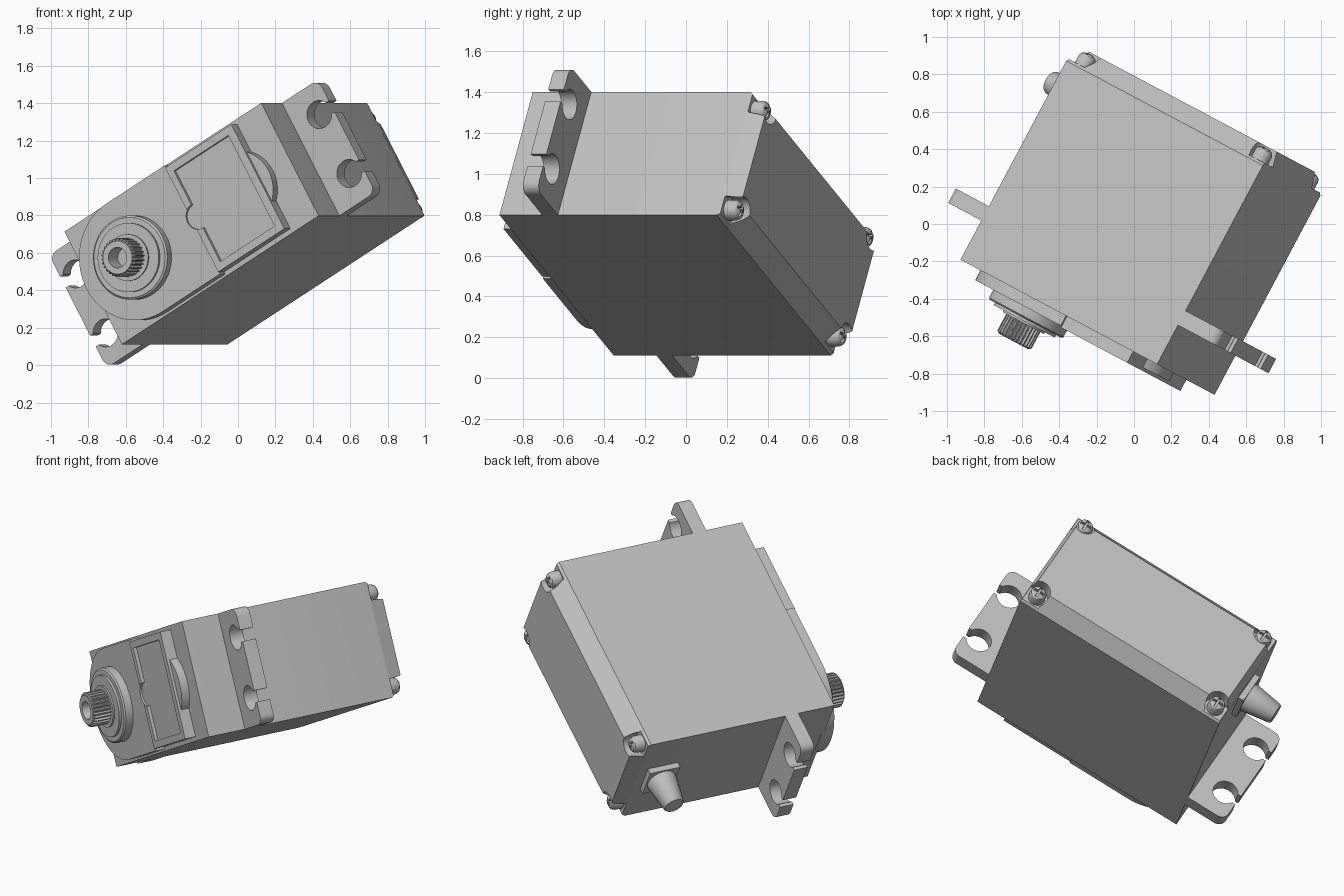
import bpy, bmesh
from math import sin, cos, pi, radians, asin
from mathutils import Matrix, Vector

cube = bpy.data.objects.get("Cube")
if cube:
    bpy.data.objects.remove(cube, do_unlink=True)

grey = bpy.data.materials.new("light_grey")
grey.use_nodes = True
grey.diffuse_color = (0.52, 0.52, 0.52, 1)
grey.node_tree.nodes["Principled BSDF"].inputs["Base Color"].default_value = grey.diffuse_color

# Frame of the tilted case: length, width, shaft direction
yaw, tilt = radians(28), radians(30)
length = Vector((cos(tilt) * cos(yaw), -cos(tilt) * sin(yaw), sin(tilt)))
width = Vector((-sin(tilt) * cos(yaw), sin(tilt) * sin(yaw), cos(tilt)))
shaft = length.cross(width)
TILT = Matrix((length, width, shaft)).transposed().to_4x4()
PLACE = Matrix.Translation(length * 0.4125 + width * 0.635) @ TILT

HL, HW = 0.6875, 0.348      # half length and half width of the case
TOP, BACK = 0.604, -0.70
SHAFT_X = -0.3625


def arc(cx, cy, r, a0, a1, n=16):
    return [(cx + r * cos(radians(a0 + (a1 - a0) * i / n)),
             cy + r * sin(radians(a0 + (a1 - a0) * i / n))) for i in range(n + 1)]


def rect(x0, x1, y):
    return [(x0, -y), (x1, -y), (x1, y), (x0, y)]


def loft(name, sections):
    """Skin equal-length outlines given as (points, height) and cap both ends."""
    bm = bmesh.new()
    rings = [[bm.verts.new((x, y, z)) for x, y in pts] for pts, z in sections]
    n = len(rings[0])
    for a, b in zip(rings, rings[1:]):
        for i in range(n):
            j = (i + 1) % n
            bm.faces.new((a[i], a[j], b[j], b[i]))
    bm.faces.new(rings[0][::-1])
    bm.faces.new(rings[-1])
    bmesh.ops.recalc_face_normals(bm, faces=bm.faces)
    mesh = bpy.data.meshes.new(name)
    bm.to_mesh(mesh)
    bm.free()
    mesh.materials.append(grey)
    obj = bpy.data.objects.new(name, mesh)
    bpy.context.collection.objects.link(obj)
    obj.matrix_world = PLACE
    return obj


def prism(name, pts, z0, z1):
    return loft(name, [(pts, z0), (pts, z1)])


def lathe(name, cx, cy, profile, n=48):
    return loft(name, [(arc(cx, cy, r, 0, 360, n)[:-1], z) for r, z in profile])


def cut(obj, cutter):
    cutter.hide_render = True
    mod = obj.modifiers.new("cut", 'BOOLEAN')
    mod.operation, mod.solver, mod.object = 'DIFFERENCE', 'EXACT', cutter
    bpy.context.view_layer.update()
    bpy.context.view_layer.objects.active = obj
    bpy.ops.object.modifier_apply(modifier=mod.name)


def discard(*objs):
    for o in objs:
        bpy.data.objects.remove(o, do_unlink=True)


# Case with chamfered back lid
case = loft("case", [(rect(-HL, HL, HW), TOP), (rect(-HL, HL, HW), -0.6),
                     (rect(-HL + 0.03, HL - 0.03, HW - 0.075), BACK)])

# Corner pockets and cross-head screws in the lid
for sx in (-1, 1):
    for sy in (-1, 1):
        x, y = sx * 0.617, sy * 0.28
        r = 0.066
        pocket_pts = arc(0, 0, r, 90, 270, 16) + [(0.2, -r), (0.2, 0.2), (0, 0.2)]
        pocket_pts = arc(0, 0, r, 135, 315, 16) + [(0.2, -0.02), (0.2, 0.2), (-0.02, 0.2)]
        pocket = prism("pocket", [(x + sx * a, y + sy * b) for a, b in pocket_pts], -0.8, -0.615)
        cut(case, pocket)
        end = "left" if sx > 0 else "right"
        side = "upper" if sy > 0 else "lower"
        screw = lathe(f"{end}_{side}_screw", x, y,
                      [(0.05, -0.60), (0.05, -0.66), (0.043, -0.677), (0.027, -0.688), (0.01, -0.691)], 24)
        a, b = 0.007, 0.034
        cross_pts = [(a, a), (a, b), (-a, b), (-a, a), (-b, a), (-b, -a),
                     (-a, -a), (-a, -b), (a, -b), (a, -a), (b, -a), (b, a)]
        cross = prism("cross", [(x + p, y + q) for p, q in cross_pts], -0.72, -0.67)
        cut(screw, cross)
        discard(pocket, cross)

# Mounting flanges with two open screw slots each
hole_x, hole_y, hole_r, tip, corner = 0.852, 0.182, 0.075, 0.94, 0.05
gap = 0.034
mouth = math_angle = asin(gap / hole_r) * 180 / pi
outline = [(HL - 0.05, -HW)] + arc(tip - corner, -HW + corner, corner, -90, 0, 8)
for cy in (-hole_y, hole_y):
    outline += [(tip, cy - gap)] + arc(hole_x, cy, hole_r, -mouth, mouth - 360, 32) + [(tip, cy + gap)]
outline += arc(tip - corner, HW - corner, corner, 0, 90, 8) + [(HL - 0.05, HW)]
for name, s in (("left_mounting_flange", 1), ("right_mounting_flange", -1)):
    prism(name, [(s * x, y) for x, y in outline], 0.28, 0.367)

# Raised covers on the shaft side
gear_cover = prism("gear_cover", arc(SHAFT_X, 0, 0.335, 90, 270, 48) +
                   [(0.0425, -0.335), (0.0425, 0.335)], TOP - 0.02, 0.664)
motor_cover = prism("motor_cover", rect(0.0425, 0.505, 0.322), TOP - 0.02, 0.672)
recess = prism("recess", [(0.08, -0.28), (0.46, -0.28), (0.46, 0.28), (0.08, 0.28)] +
               arc(0.08, 0, 0.07, 90, 270, 20), 0.652, 0.8)
cut(gear_cover, recess)
cut(motor_cover, recess)
discard(recess)
prism("motor_bump", arc(0.36, 0, 0.209, -60, 60, 32), TOP - 0.02, 0.655)

# Output bearing and hollow splined shaft
lathe("bearing_ring", SHAFT_X, 0, [(0.225, 0.64), (0.225, 0.712), (0.215, 0.72), (0.185, 0.72),
                                   (0.185, 0.735), (0.125, 0.735), (0.125, 0.745)], 64)
teeth = 28


def spline(depth):
    return [(SHAFT_X + (0.104 - depth * (i // 2 % 2)) * cos(pi * i / teeth / 2),
             (0.104 - depth * (i // 2 % 2)) * sin(pi * i / teeth / 2)) for i in range(teeth * 4)]


def circle(r):
    return arc(SHAFT_X, 0, r, 0, 360, teeth * 4)[:-1]


loft("output_shaft", [(spline(0.012), 0.72), (spline(0.012), 0.845), (circle(0.088), 0.857),
                      (circle(0.055), 0.857), (circle(0.05), 0.76)])

# Cable grommet on the right end, near the lid
CABLE_H = -0.46


def grommet(name, profile, n, turn=0):
    obj = lathe(name, 0, 0, profile, n)
    obj.data.transform(Matrix.Translation((-HL, 0, CABLE_H)) @ Matrix.Rotation(-pi / 2, 4, 'Y')
                       @ Matrix.Rotation(turn, 4, 'Z'))


grommet("grommet_base", [(0.14, -0.02), (0.14, 0.035)], 4, pi / 4)
grommet("grommet_sleeve", [(0.09, 0), (0.09, 0.05), (0.064, 0.215), (0.058, 0.225)], 32)

# Smooth the curved surfaces and keep hard edges
bpy.ops.object.select_all(action='DESELECT')
for obj in bpy.data.objects:
    if obj.type == 'MESH' and grey.name in obj.data.materials:
        obj.select_set(True)
        bpy.context.view_layer.objects.active = obj
bpy.ops.object.shade_smooth_by_angle(angle=radians(28))
